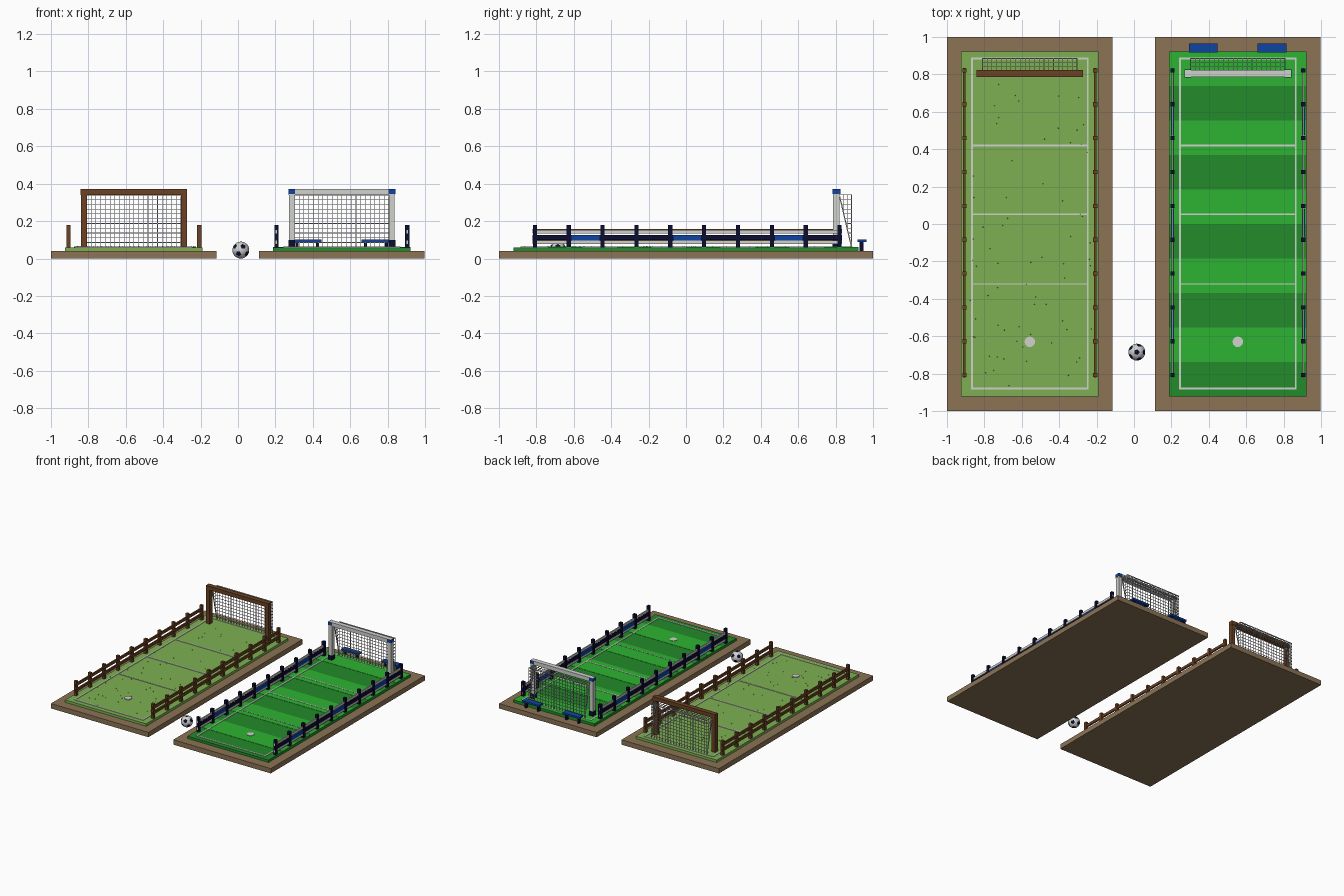
import bpy, bmesh, math, random
from mathutils import Vector, Matrix

if "Cube" in bpy.data.objects:
    bpy.data.objects.remove(bpy.data.objects["Cube"])

random.seed(4)


def mat(name, r, g, b):
    """Flat material from display values converted to linear."""
    def lin(c):
        c /= 255
        return c / 12.92 if c <= 0.04045 else ((c + 0.055) / 1.055) ** 2.4
    m = bpy.data.materials.new(name)
    m.diffuse_color = (lin(r), lin(g), lin(b), 1)
    m.use_nodes = True
    m.node_tree.nodes["Principled BSDF"].inputs["Base Color"].default_value = m.diffuse_color
    return m


SOIL = mat("soil", 139, 115, 85)
MEADOW = mat("meadow_green", 125, 176, 82)
LIGHT = mat("light_green", 45, 180, 50)
DARK = mat("dark_green", 34, 139, 42)
WOOD = mat("wood", 107, 66, 35)
WHITE = mat("white", 208, 210, 206)
BLUE = mat("blue", 16, 68, 160)
NAVY = mat("navy", 12, 12, 50)
NET = mat("net_grey", 185, 187, 185)


def finish(bm, name, *mats):
    me = bpy.data.meshes.new(name)
    bm.to_mesh(me)
    bm.free()
    for m in mats:
        me.materials.append(m)
    ob = bpy.data.objects.new(name, me)
    bpy.context.collection.objects.link(ob)
    return ob


def boxes(name, material, ranges):
    """One object made of boxes given as (x0, x1, y0, y1, z0, z1)."""
    bm = bmesh.new()
    for x0, x1, y0, y1, z0, z1 in ranges:
        t = Matrix.Translation(((x0 + x1) / 2, (y0 + y1) / 2, (z0 + z1) / 2))
        s = Matrix.Diagonal((x1 - x0, y1 - y0, z1 - z0, 1))
        bmesh.ops.create_cube(bm, size=1, matrix=t @ s)
    return finish(bm, name, material)


def bars(name, material, segments, t):
    """Thin square bars running between pairs of points."""
    bm = bmesh.new()
    for a, b in segments:
        a, b = Vector(a), Vector(b)
        d = b - a
        rot = d.to_track_quat('Z', 'Y').to_matrix().to_4x4()
        bmesh.ops.create_cube(bm, size=1, matrix=Matrix.Translation((a + b) / 2)
                              @ rot @ Matrix.Diagonal((t, t, d.length, 1)))
    return finish(bm, name, material)


TOP = 0.06                                        # lawn surface
POSTS_Y = [-0.808 + 0.181 * i for i in range(10)]  # fence post rows


def pitch(tag, cx, lawn):
    # soil base and raised lawn
    boxes(tag + "_base", SOIL, [(cx - 0.443, cx + 0.443, -1, 1, 0, 0.04)])
    boxes(tag + "_lawn", lawn, [(cx - 0.368, cx + 0.368, -0.922, 0.922, 0.04, TOP)])
    # border and cross lines
    z = (TOP, TOP + 0.004)
    lines = [(cx + s * 0.31 - 0.005, cx + s * 0.31 + 0.005, -0.885, 0.89, *z) for s in (-1, 1)]
    for y, w in ((-0.88, 0.005), (0.885, 0.005), (0.42, 0.005), (0.052, 0.005), (-0.32, 0.003)):
        lines.append((cx - 0.305, cx + 0.305, y - w, y + w, *z))
    boxes(tag + "_lines", WHITE, lines)
    # penalty spot
    bm = bmesh.new()
    bmesh.ops.create_cone(bm, cap_ends=True, segments=24, radius1=0.028, radius2=0.028,
                          depth=0.005, matrix=Matrix.Translation((cx, -0.63, TOP + 0.0025)))
    finish(bm, tag + "_penalty_spot", WHITE)


def goal(tag, cx, frame):
    # uprights and crossbar
    parts = [(cx - 0.284, cx + 0.284, 0.785, 0.823, 0.34, 0.372)]
    for s in (-1, 1):
        x = cx + s * 0.267
        parts.append((x - 0.016, x + 0.016, 0.787, 0.821, TOP, 0.34))
    boxes(tag + "_goal_frame", frame, parts)
    # slanted net stays
    x0, x1, yf, yb, zt = cx - 0.253, cx + 0.253, 0.822, 0.885, 0.34
    bars(tag + "_net_stays", NET, [((x, yf, zt - 0.01), (x, yb, TOP)) for x in (x0, x1)]
         + [((x0, yb, zt), (x1, yb, zt))], 0.006)
    # net on the back, roof and sides
    seg = []
    nx, nz = 20, 11
    for i in range(nx + 1):
        x = x0 + (x1 - x0) * i / nx
        seg += [((x, yb, TOP), (x, yb, zt)), ((x, yf, zt), (x, yb, zt))]
    for i in range(nz):
        f = i / nz
        z = zt + (TOP - zt) * f
        seg.append(((x0, yb, z), (x1, yb, z)))
        y = yf + (yb - yf) * f
        seg += [((x, y, z), (x, yb, z)) for x in (x0, x1)]
    for f in (0.33, 0.67):
        y = yf + (yb - yf) * f
        seg.append(((x0, y, zt), (x1, y, zt)))
        seg += [((x, y, zt), (x, y, zt + (TOP - zt) * f)) for x in (x0, x1)]
    bars(tag + "_net", NET, seg, 0.003)


def fence_posts(tag, cx, material):
    boxes(tag + "_fence_posts", material,
          [(cx + s * 0.35 - 0.011, cx + s * 0.35 + 0.011, y - 0.011, y + 0.011, TOP, 0.18)
           for s in (-1, 1) for y in POSTS_Y])


def rails(name, material, cx, levels, w, spans):
    boxes(name, material, [(cx + s * 0.35 - w, cx + s * 0.35 + w, y0, y1, z0, z1)
                           for s in (-1, 1) for z0, z1 in levels for y0, y1 in spans])


ENDS = [(POSTS_Y[0] - 0.013, POSTS_Y[-1] + 0.013)]

# rustic pitch with wooden fence
L = -0.557
pitch("rustic", L, MEADOW)
goal("rustic", L, WOOD)
fence_posts("rustic", L, WOOD)
rails("rustic_fence_rails", WOOD, L, [(0.09, 0.112), (0.135, 0.157)], 0.006, ENDS)

# small grass tufts
bm = bmesh.new()
for i in range(70):
    p = (L + random.uniform(-0.33, 0.33), random.uniform(-0.88, 0.75), TOP + 0.004)
    bmesh.ops.create_cone(bm, cap_ends=True, segments=4, radius1=0.003, radius2=0,
                          depth=0.008, matrix=Matrix.Translation(p))
finish(bm, "grass_tufts", MEADOW)

# striped pitch with painted fence
R = 0.555
pitch("striped", R, DARK)
boxes("mown_stripes", LIGHT, [(R - 0.368, R + 0.368, -0.922 + 0.1844 * i, -0.922 + 0.1844 * (i + 1),
                               TOP, TOP + 0.002) for i in range(1, 10, 2)])
goal("striped", R, WHITE)
fence_posts("striped", R, NAVY)
rails("striped_fence_rails", WHITE, R, [(0.078, 0.096), (0.133, 0.152)], 0.004, ENDS)
rails("fence_boards", NAVY, R, [(0.098, 0.125)], 0.005, ENDS)
rails("fence_panels", BLUE, R, [(0.097, 0.126)], 0.008,
      [(POSTS_Y[i] + 0.016, POSTS_Y[i + 1] - 0.016) for i in (1, 4, 7)])

# goal corner caps and padded feet
for name, m, z0, z1 in (("goal_corner_caps", BLUE, 0.346, 0.371), ("goal_feet", NAVY, TOP, 0.098)):
    boxes(name, m, [(R + s * 0.268 - 0.018, R + s * 0.268 + 0.018, 0.783, 0.825, z0, z1)
                    for s in (-1, 1)])

# benches behind the goal
BENCH_X = (0.37, 0.738)
boxes("bench_seats", BLUE, [(x - 0.077, x + 0.077, 0.918, 0.966, 0.088, 0.102) for x in BENCH_X])
boxes("bench_legs", NAVY, [(x + s * 0.055 - 0.008, x + s * 0.055 + 0.008, 0.928, 0.95, 0.04, 0.088)
                           for x in BENCH_X for s in (-1, 1)])

# ball with pentagon patches
bm = bmesh.new()
bmesh.ops.create_icosphere(bm, subdivisions=1, radius=1)
bmesh.ops.bevel(bm, geom=bm.verts[:], offset=33.3, offset_type='PERCENT',
                segments=1, affect='VERTICES', profile=0.5)
bmesh.ops.remove_doubles(bm, verts=bm.verts[:], dist=0.01)
for f in bm.faces:
    f.material_index = 1 if len(f.verts) == 5 else 0
bmesh.ops.poke(bm, faces=bm.faces[:])
bmesh.ops.subdivide_edges(bm, edges=bm.edges[:], cuts=2, use_grid_fill=True)
for v in bm.verts:
    v.co = v.co.normalized() * 0.045 + Vector((0.015, -0.685, 0.045))
for f in bm.faces:
    f.smooth = True
finish(bm, "ball", WHITE, NAVY)
